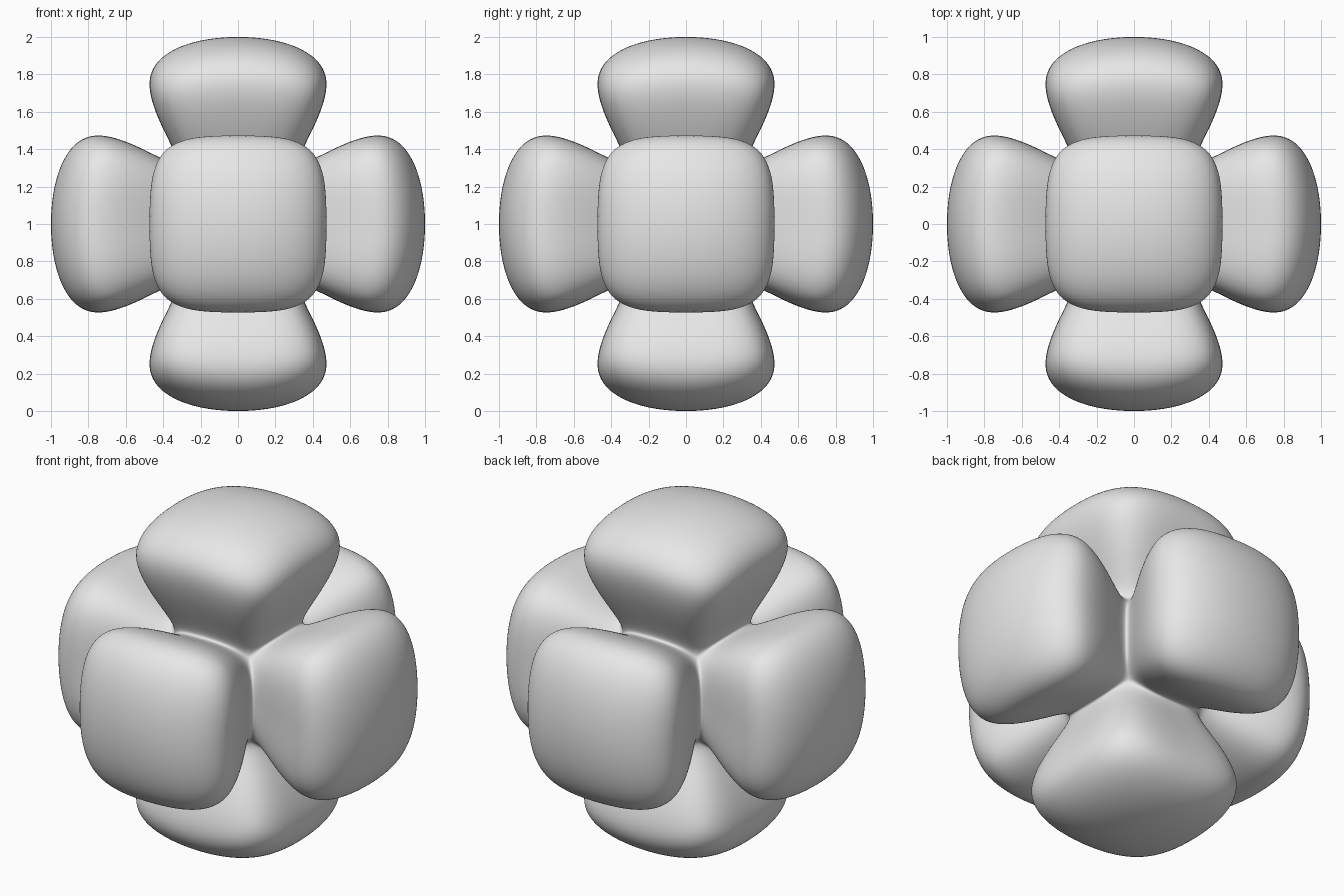
import bpy, bmesh, math
from mathutils import Matrix, Vector

if "Cube" in bpy.data.objects:
    bpy.data.objects.remove(bpy.data.objects["Cube"])

# Cage sizes, indexed by position: 0 = cap centre, 1 = edge middle, 2 = corner
WIDTH = (0.0, 0.69, 0.66)
HEIGHT = (1.155, 0.90, 0.78)
SEAM = 0.11          # half size of the small core where the lobes meet

bm = bmesh.new()


def add_lobe(rot):
    """One flared lobe: a domed 2x2 cap and a ring of sides down to the core."""
    cap, base = {}, {}
    for u in (-1, 0, 1):
        for v in (-1, 0, 1):
            k = abs(u) + abs(v)
            cap[u, v] = bm.verts.new(rot @ Vector((u * WIDTH[k], v * WIDTH[k], HEIGHT[k])))
            if k:
                base[u, v] = bm.verts.new(rot @ Vector((u * SEAM, v * SEAM, SEAM)))
    for u in (-1, 0):
        for v in (-1, 0):
            bm.faces.new([cap[u, v], cap[u + 1, v], cap[u + 1, v + 1], cap[u, v + 1]])
    ring = [(-1, -1), (0, -1), (1, -1), (1, 0), (1, 1), (0, 1), (-1, 1), (-1, 0)]
    for i, p in enumerate(ring):
        q = ring[(i + 1) % 8]
        bm.faces.new([base[p], base[q], cap[q], cap[p]])


# Six lobes, one along each axis direction
for axis, angle in (('Y', 0), ('Y', 90), ('Y', 180), ('Y', 270), ('X', 90), ('X', -90)):
    add_lobe(Matrix.Rotation(math.radians(angle), 3, axis))

# Weld the lobes together along the seams
bmesh.ops.remove_doubles(bm, verts=bm.verts[:], dist=0.001)
bmesh.ops.recalc_face_normals(bm, faces=bm.faces[:])
bmesh.ops.translate(bm, verts=bm.verts[:], vec=(0, 0, 1))
for f in bm.faces:
    f.smooth = True

mesh = bpy.data.meshes.new("six_lobed_body")
bm.to_mesh(mesh)
bm.free()
body = bpy.data.objects.new("six_lobed_body", mesh)
bpy.context.collection.objects.link(body)

# Smooth rounded surface
sub = body.modifiers.new("smooth", 'SUBSURF')
sub.levels = sub.render_levels = 5

# Plain grey
grey = bpy.data.materials.new("light_grey")
grey.diffuse_color = (0.8, 0.8, 0.8, 1)
grey.use_nodes = True
grey.node_tree.nodes["Principled BSDF"].inputs["Base Color"].default_value = grey.diffuse_color
mesh.materials.append(grey)
